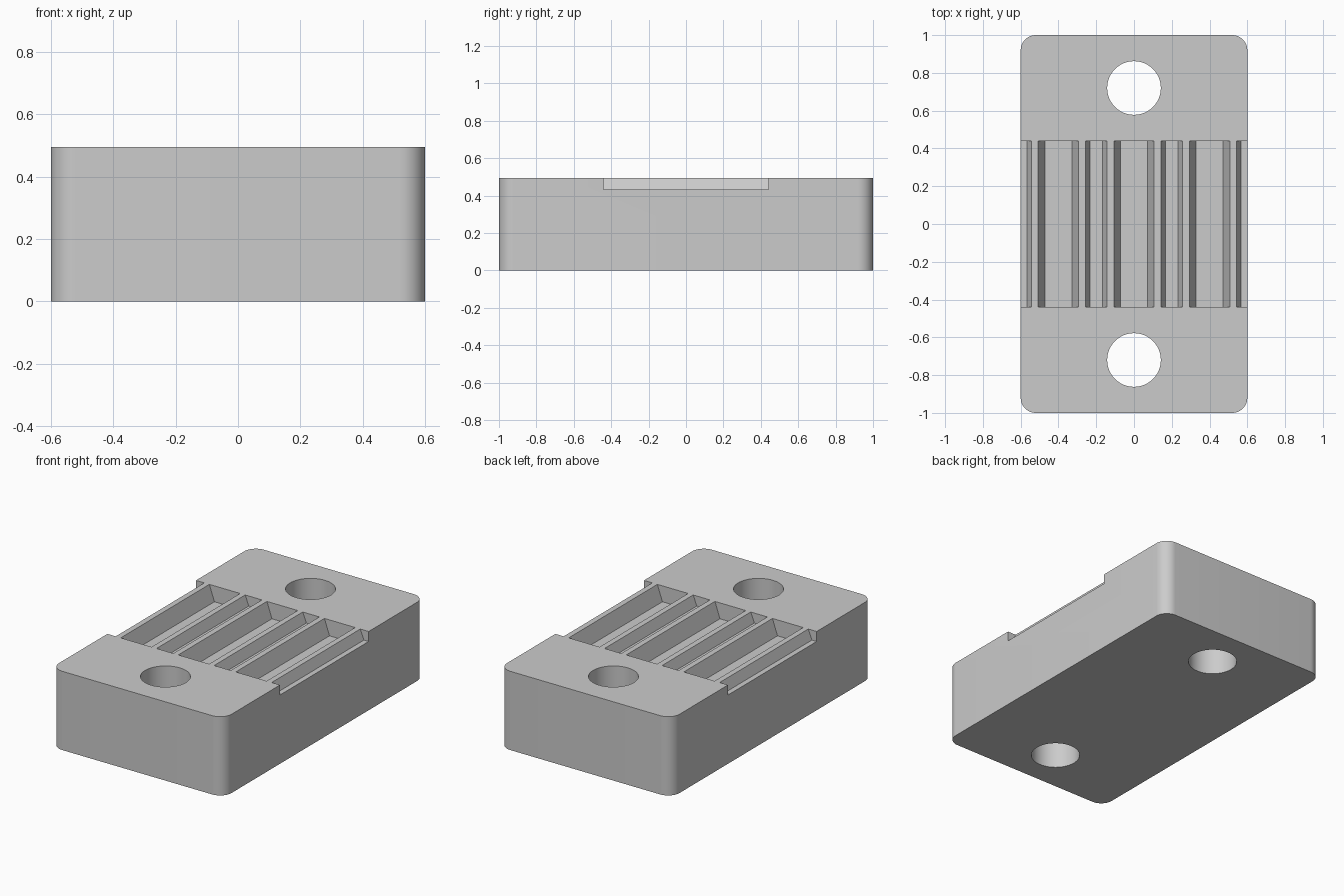
import bpy, bmesh, math
from mathutils import Vector

cube = bpy.data.objects.get("Cube")
if cube:
    bpy.data.objects.remove(cube, do_unlink=True)

WIDTH, LENGTH, HEIGHT = 1.2, 2.0, 0.495
CORNER, HOLE_RADIUS, HOLE_Y = 0.08, 0.142, 0.72
GROOVE_HALF, PITCH = 0.44, 0.2

grey = bpy.data.materials.new("plain grey")
grey.use_nodes = True
grey.diffuse_color = (0.6, 0.6, 0.6, 1)
grey.node_tree.nodes["Principled BSDF"].inputs["Base Color"].default_value = (0.6, 0.6, 0.6, 1)


def extrude_profile(bm, points, offset):
    """Extrude a closed planar outline into a solid."""
    face = bm.faces.new([bm.verts.new(p) for p in points])
    ext = bmesh.ops.extrude_face_region(bm, geom=[face])
    verts = [g for g in ext["geom"] if isinstance(g, bmesh.types.BMVert)]
    bmesh.ops.translate(bm, verts=verts, vec=Vector(offset))


def make_object(name, bm):
    bmesh.ops.recalc_face_normals(bm, faces=bm.faces[:])
    mesh = bpy.data.meshes.new(name)
    bm.to_mesh(mesh)
    bm.free()
    obj = bpy.data.objects.new(name, mesh)
    bpy.context.collection.objects.link(obj)
    mesh.materials.append(grey)
    return obj


# Block with rounded vertical corners
outline = []
for quarter, (sx, sy) in enumerate([(1, 1), (-1, 1), (-1, -1), (1, -1)]):
    for step in range(13):
        a = math.pi / 2 * (quarter + step / 12)
        outline.append((sx * (WIDTH / 2 - CORNER) + CORNER * math.cos(a),
                        sy * (LENGTH / 2 - CORNER) + CORNER * math.sin(a), 0))
bm = bmesh.new()
extrude_profile(bm, outline, (0, 0, HEIGHT))
block = make_object("grooved_block", bm)

# Tapered grooves, alternating wide and narrow, the outer ones open at the sides
bm = bmesh.new()
for i in range(-3, 4):
    floor, top, depth = (0.033, 0.058, 0.063) if i % 2 else (0.072, 0.107, 0.1)
    over = 0.02
    reach = top + (top - floor) * over / depth
    x = i * PITCH
    section = [(-floor, -depth), (floor, -depth), (reach, over), (-reach, over)]
    extrude_profile(bm, [(x + px, -GROOVE_HALF, HEIGHT + pz) for px, pz in section],
                    (0, 2 * GROOVE_HALF, 0))
grooves = make_object("groove_cutter", bm)

# Two bolt holes through the block
bm = bmesh.new()
for side in (-1, 1):
    ring = [(HOLE_RADIUS * math.cos(math.tau * k / 64),
             side * HOLE_Y + HOLE_RADIUS * math.sin(math.tau * k / 64), -0.1)
            for k in range(64)]
    extrude_profile(bm, ring, (0, 0, HEIGHT + 0.2))
holes = make_object("hole_cutter", bm)

# Cut the block, then discard the cutters
bpy.ops.object.select_all(action="DESELECT")
block.select_set(True)
bpy.context.view_layer.objects.active = block
for cutter in (grooves, holes):
    cutter.hide_render = True
    mod = block.modifiers.new(cutter.name, "BOOLEAN")
    mod.operation = "DIFFERENCE"
    mod.solver = "EXACT"
    mod.object = cutter
    bpy.ops.object.modifier_apply(modifier=mod.name)
    bpy.data.objects.remove(cutter, do_unlink=True)

bpy.ops.object.shade_smooth_by_angle(angle=math.radians(20))
